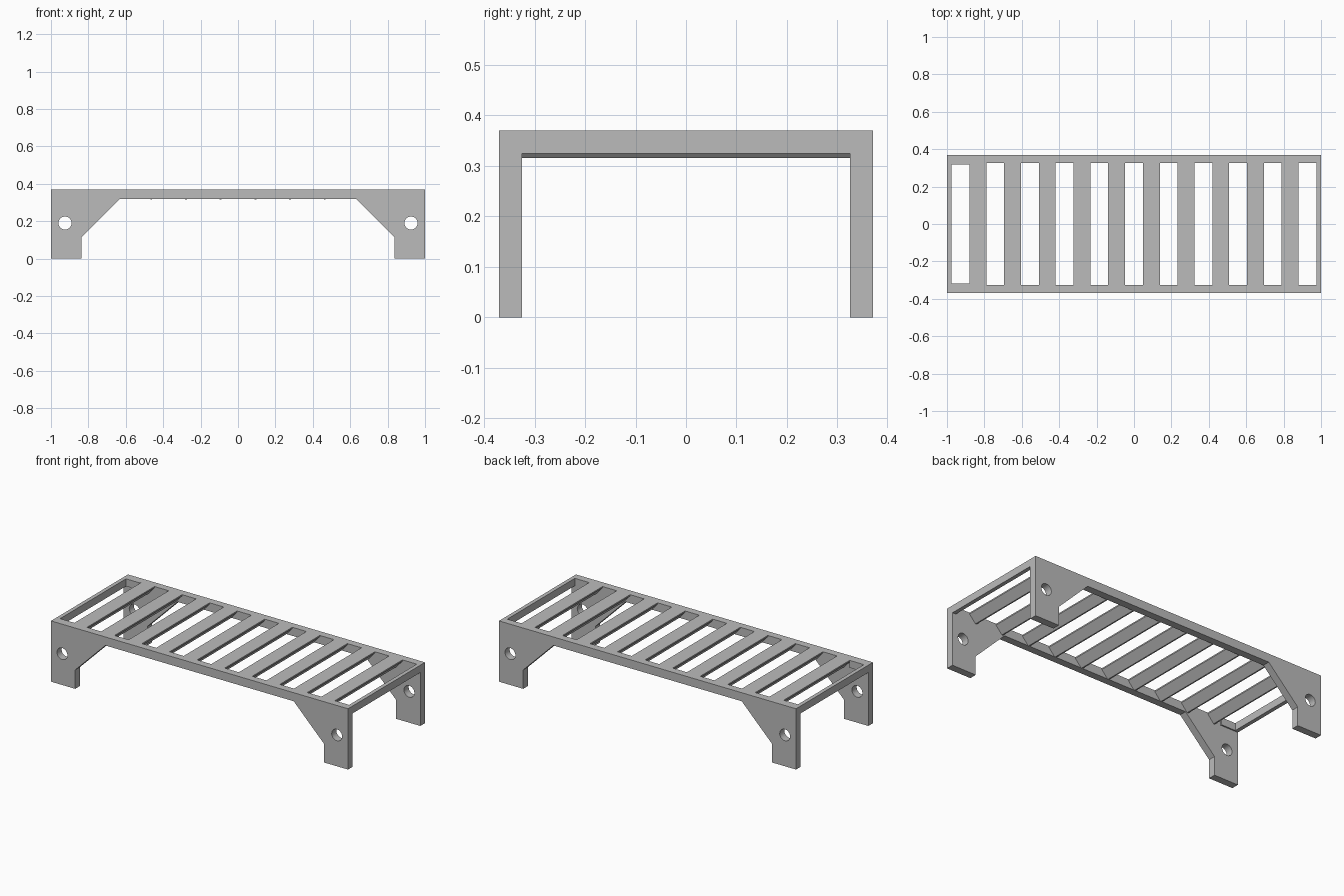
import bpy
import bmesh
import math

cube = bpy.data.objects.get("Cube")
if cube:
    bpy.data.objects.remove(cube, do_unlink=True)

# Main dimensions
HALF_L, HALF_W, HEIGHT = 1.0, 0.37, 0.37
WALL = 0.045
INNER = HALF_W - WALL
BEAM_Z = 0.318
PITCH, SLAT_W, SLATS = 0.1855, 0.09, 10

grey = bpy.data.materials.new("plain grey")
grey.use_nodes = True
grey.diffuse_color = (0.5, 0.5, 0.5, 1)
grey.node_tree.nodes["Principled BSDF"].inputs["Base Color"].default_value = (0.5, 0.5, 0.5, 1)


def add_object(name, mesh):
    mesh.materials.clear()
    mesh.materials.append(grey)
    obj = bpy.data.objects.new(name, mesh)
    bpy.context.collection.objects.link(obj)
    return obj


def prism(name, profile, y0, y1):
    """Extrude an (x, z) profile along y."""
    bm = bmesh.new()
    face = bm.faces.new([bm.verts.new((x, y0, z)) for x, z in profile])
    new = bmesh.ops.extrude_face_region(bm, geom=[face])["geom"]
    verts = [v for v in new if isinstance(v, bmesh.types.BMVert)]
    bmesh.ops.translate(bm, verts=verts, vec=(0, y1 - y0, 0))
    bmesh.ops.recalc_face_normals(bm, faces=bm.faces)
    mesh = bpy.data.meshes.new(name)
    bm.to_mesh(mesh)
    bm.free()
    return add_object(name, mesh)


def box(name, x0, x1, y0, y1, z0, z1):
    return prism(name, [(x0, z0), (x1, z0), (x1, z1), (x0, z1)], y0, y1)


def side_plate(name, y):
    """Beam with braced legs and a round hole in each leg."""
    half = [(HALF_L, HEIGHT), (HALF_L, 0), (0.837, 0), (0.837, 0.115), (0.634, BEAM_Z)]
    outline = half + [(-x, z) for x, z in reversed(half)]
    loops = [outline]
    for cx in (-0.925, 0.925):
        angles = [math.tau * i / 40 for i in range(40)]
        loops.append([(cx + 0.035 * math.cos(a), 0.19 + 0.035 * math.sin(a)) for a in angles])
    curve = bpy.data.curves.new(name + " outline", "CURVE")
    curve.dimensions = "2D"
    curve.fill_mode = "BOTH"
    curve.extrude = WALL / 2
    for loop in loops:
        spline = curve.splines.new("POLY")
        spline.points.add(len(loop) - 1)
        for point, (x, z) in zip(spline.points, loop):
            point.co = (x, z, 0, 1)
        spline.use_cyclic_u = True
    helper = bpy.data.objects.new(name + " helper", curve)
    bpy.context.collection.objects.link(helper)
    bpy.context.view_layer.update()
    graph = bpy.context.evaluated_depsgraph_get()
    mesh = bpy.data.meshes.new_from_object(helper.evaluated_get(graph))
    bpy.data.objects.remove(helper, do_unlink=True)
    bm = bmesh.new()
    bm.from_mesh(mesh)
    bmesh.ops.remove_doubles(bm, verts=bm.verts, dist=0.0001)
    bmesh.ops.recalc_face_normals(bm, faces=bm.faces)
    for face in bm.faces:
        face.smooth = False
    bm.to_mesh(mesh)
    bm.free()
    obj = add_object(name, mesh)
    obj.rotation_euler.x = math.pi / 2
    obj.location.y = y
    return obj


# Side plates with legs
side_plate("front_side_plate", -HALF_W + WALL / 2)
side_plate("back_side_plate", HALF_W - WALL / 2)

# Cross slats, tapering downward
hw = SLAT_W / 2
for i in range(SLATS):
    cx = (i - (SLATS - 1) / 2) * PITCH
    prism(f"slat_{i + 1}", [
        (cx - hw, HEIGHT), (cx - hw, HEIGHT - 0.008),
        (cx - 0.004, 0.316), (cx + 0.004, 0.316),
        (cx + hw, HEIGHT - 0.008), (cx + hw, HEIGHT)], -INNER, INNER)

# Narrow end rails
for name, x0, x1 in (("left_end_rail", 0.976, HALF_L), ("right_end_rail", -HALF_L, -0.976)):
    box(name, x0, x1, -INNER, INNER, HEIGHT - WALL, HEIGHT)

# Thin lips that shorten the last slot on the right
for name, y0, y1 in (("front_slot_lip", -INNER, -0.317), ("back_slot_lip", 0.317, INNER)):
    box(name, -0.976, -0.88, y0, y1, HEIGHT - WALL, HEIGHT)
